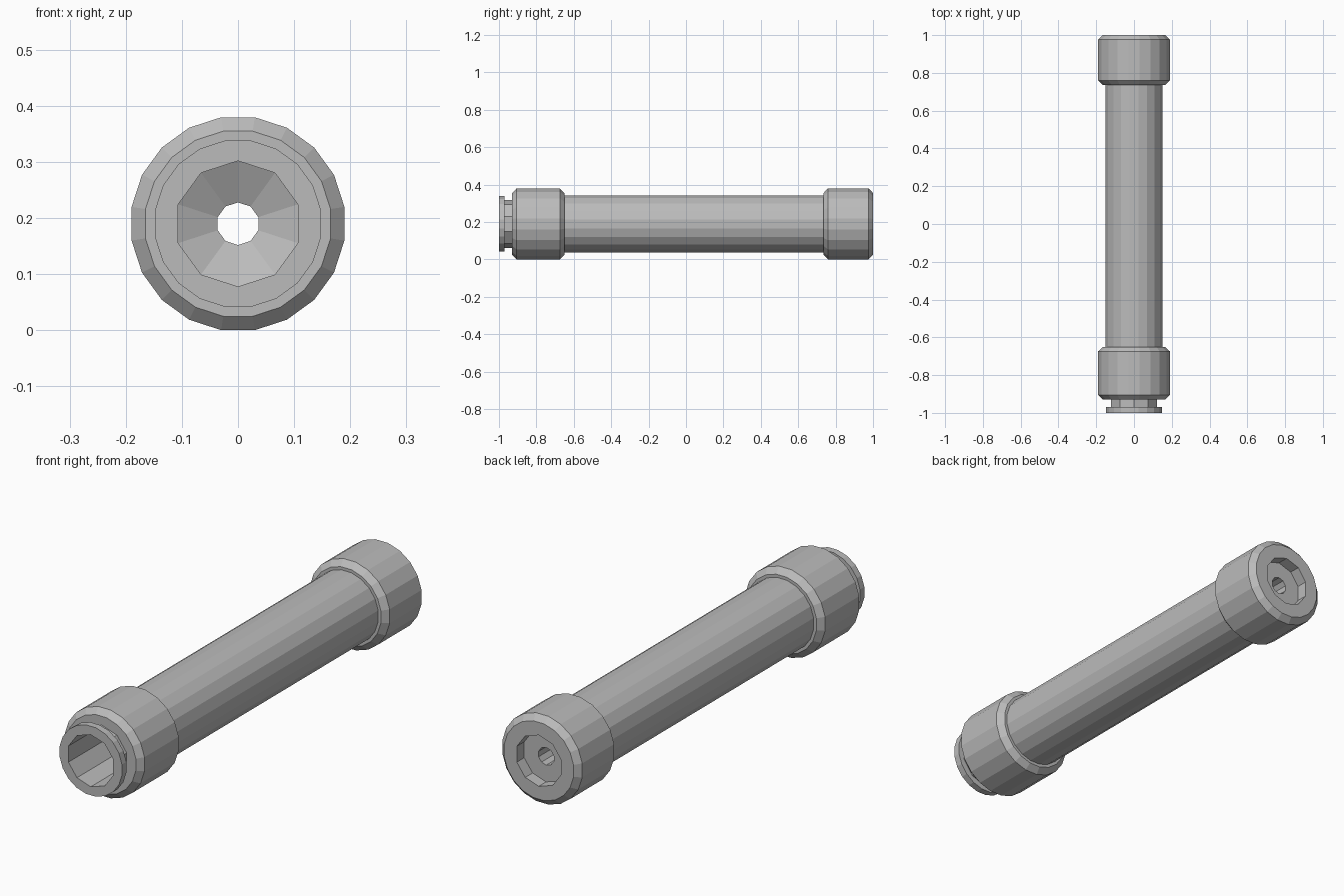
import bpy
import bmesh
from math import sin, cos, tau

cube = bpy.data.objects.get("Cube")
if cube:
    bpy.data.objects.remove(cube, do_unlink=True)

grey = bpy.data.materials.new("plain grey")
grey.use_nodes = True
COLOUR = (0.5, 0.5, 0.5, 1)
grey.diffuse_color = COLOUR
grey.node_tree.nodes["Principled BSDF"].inputs["Base Color"].default_value = COLOUR

AXIS_Z = 0.19
OUT, IN = 20, 10        # sides of outer surfaces and of the neck and bores
BORE = 0.112


def ring(bm, y, r, n):
    """Circle about the long axis; outer rings have a flat on top, inner a corner."""
    shift = 0.5 if n == OUT else 0
    return [bm.verts.new((r * sin(tau * (i + shift) / n), y,
                          AXIS_Z + r * cos(tau * (i + shift) / n))) for i in range(n)]


def join(bm, a, b):
    if len(a) == len(b):
        n = len(a)
        for i in range(n):
            j = (i + 1) % n
            bm.faces.new((a[i], a[j], b[j], b[i]))
        return
    inner, outer = sorted((a, b), key=len)
    for i in range(IN):
        j = (i + 1) % IN
        bm.faces.new((inner[i], outer[2 * i], outer[2 * i + 1], inner[j]))
        bm.faces.new((inner[i], outer[2 * i - 1], outer[2 * i]))


def turned_part(name, sections):
    """Closed solid from (y, radius, sides) sections, last joined to first."""
    bm = bmesh.new()
    rings = [ring(bm, *s) for s in sections]
    for a, b in zip(rings, rings[1:] + rings[:1]):
        join(bm, a, b)
    bmesh.ops.recalc_face_normals(bm, faces=bm.faces)
    mesh = bpy.data.meshes.new(name)
    bm.to_mesh(mesh)
    bm.free()
    mesh.materials.append(grey)
    bpy.context.collection.objects.link(bpy.data.objects.new(name, mesh))


def chamfered(y0, y1):
    """Outer outline of a collar with both rims bevelled."""
    return [(y0, 0.167, OUT), (y0 + 0.024, 0.192, OUT),
            (y1 - 0.024, 0.192, OUT), (y1, 0.167, OUT)]


# Long tube between the collars
turned_part("barrel", [(-0.65, 0.154, OUT), (0.735, 0.154, OUT),
                       (0.735, BORE, IN), (-0.65, BORE, IN)])

# Front collar
turned_part("front_collar", [(-0.93, BORE, IN), *chamfered(-0.93, -0.65),
                             (-0.65, BORE, IN)])

# Narrow neck with a thin flange at the open mouth
turned_part("mouth_flange", [(-1, BORE, IN), (-1, 0.15, OUT), (-0.97, 0.15, OUT),
                             (-0.97, 0.128, IN), (-0.93, 0.128, IN), (-0.93, BORE, IN)])

# Rear collar: socket in the end face, small vent, funnel towards the bore
turned_part("rear_collar", [(0.735, BORE, IN), *chamfered(0.735, 1),
                            (1, 0.11, IN), (0.95, 0.11, IN),
                            (0.95, 0.038, IN), (0.77, 0.038, IN)])
